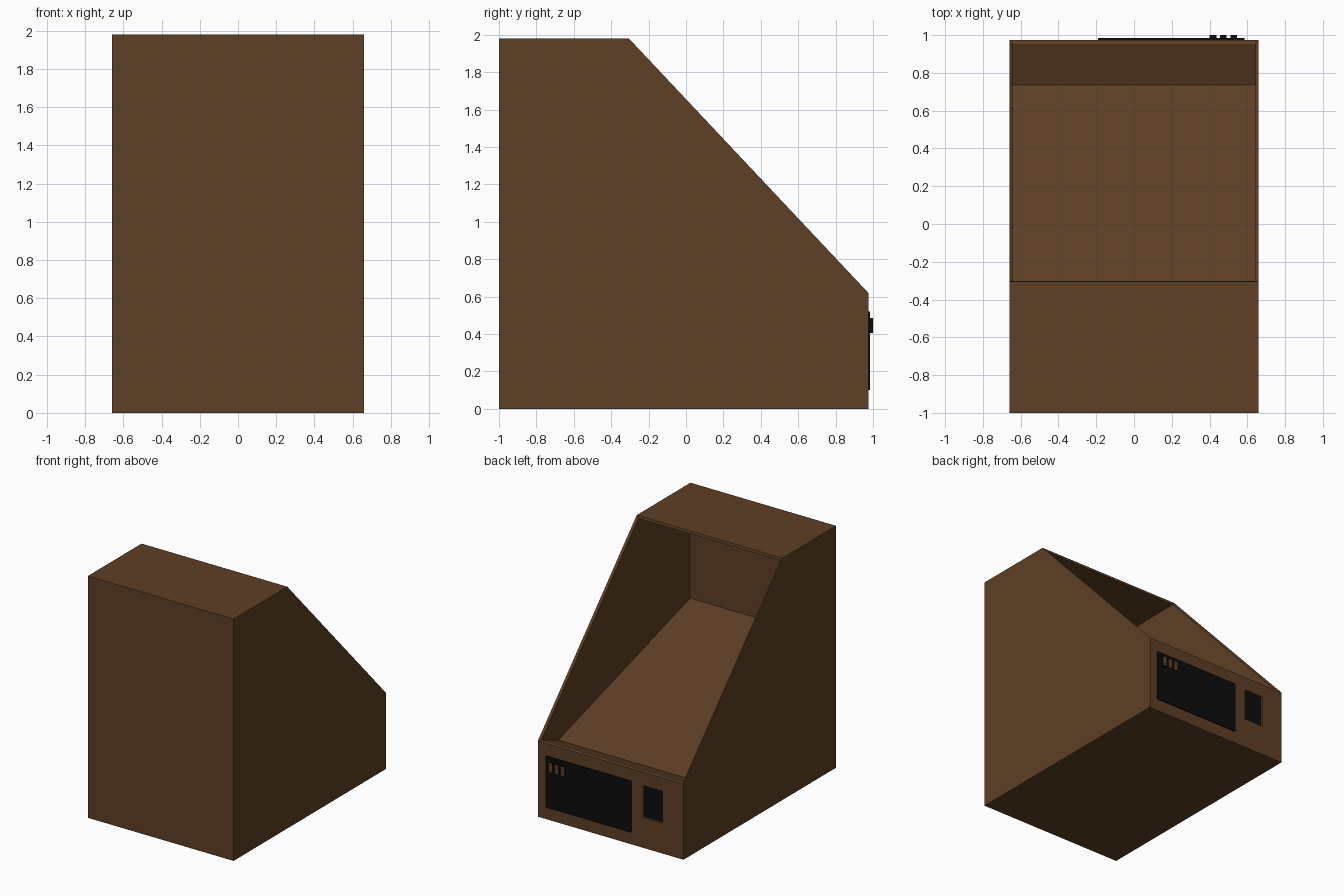
import bpy, bmesh

if "Cube" in bpy.data.objects:
    bpy.data.objects.remove(bpy.data.objects["Cube"])


def material(name, rgb):
    m = bpy.data.materials.new(name)
    m.diffuse_color = (*rgb, 1)
    m.use_nodes = True
    m.node_tree.nodes["Principled BSDF"].inputs["Base Color"].default_value = m.diffuse_color
    return m


WOOD = material("brown_wood", (0.112, 0.050, 0.019))
BLACK = material("black_plate", (0.004, 0.004, 0.004))


def finish(name, bm, mats):
    bmesh.ops.recalc_face_normals(bm, faces=bm.faces)
    me = bpy.data.meshes.new(name)
    bm.to_mesh(me)
    bm.free()
    for m in mats:
        me.materials.append(m)
    ob = bpy.data.objects.new(name, me)
    bpy.context.collection.objects.link(ob)
    return ob


def box(name, x, y, z, mats, back_index=0):
    """Box from ranges; the +y face takes back_index."""
    bm = bmesh.new()
    bmesh.ops.create_cube(bm, size=1)
    for v in bm.verts:
        v.co = [r[0] + (c + 0.5) * (r[1] - r[0]) for c, r in zip(v.co, (x, y, z))]
    bm.normal_update()
    for f in bm.faces:
        if f.normal.y > 0.9:
            f.material_index = back_index
    return finish(name, bm, mats)


# Cabinet shell: side profile extruded across x
W = 0.66
profile = [(-1, 0), (0.975, 0), (0.975, 0.62), (-0.305, 1.98), (-1, 1.98)]
bm = bmesh.new()
base = bm.faces.new([bm.verts.new((-W, y, z)) for y, z in profile])
ext = bmesh.ops.extrude_face_region(bm, geom=[base], use_keep_orig=True)
for v in ext["geom"]:
    if isinstance(v, bmesh.types.BMVert):
        v.co.x = W
bmesh.ops.recalc_face_normals(bm, faces=bm.faces)

# Bevelled rim around the sloped opening
slope = next(f for f in bm.faces if f.normal.y > 0.3 and f.normal.z > 0.3)
bmesh.ops.inset_individual(bm, faces=[slope], thickness=0.025, depth=-0.012)
rim = sorted(slope.verts, key=lambda v: (v.co.x, v.co.z))
bmesh.ops.delete(bm, geom=[slope], context='FACES_ONLY')

# Cavity: ceiling, back wall, sloped floor and raised lip
cavity = [(-0.972, 1.955), (-0.972, 1.05), (0.735, 0.54)]
loops = []
for low, high in (rim[:2], rim[2:]):
    inner = [bm.verts.new((low.co.x, y, z)) for y, z in cavity]
    loops.append([high] + inner + [low])
    bm.faces.new(loops[-1])
for i in range(4):
    bm.faces.new((loops[0][i], loops[0][i + 1], loops[1][i + 1], loops[1][i]))
cabinet = finish("cabinet", bm, [WOOD])

# Small recessed window in the low end
cutter = box("window_cutter", (-0.47, -0.295), (0.957, 1.1), (0.25, 0.51), [WOOD])
cutter.hide_render = True
cutter.hide_viewport = True
cutter.display_type = 'WIRE'
mod = cabinet.modifiers.new("window", 'BOOLEAN')
mod.operation = 'DIFFERENCE'
mod.solver = 'EXACT'
mod.object = cutter
box("window_pane", (-0.47, -0.295), (0.955, 0.96), (0.25, 0.51), [BLACK])

# Large control plate with three buttons
box("control_plate", (-0.19, 0.585), (0.97, 0.985), (0.10, 0.52), [BLACK])
for i in range(3):
    x = 0.40 + 0.055 * i
    box(f"button_{i + 1}", (x, x + 0.036), (0.98, 1.0), (0.405, 0.485), [BLACK, WOOD], 1)
